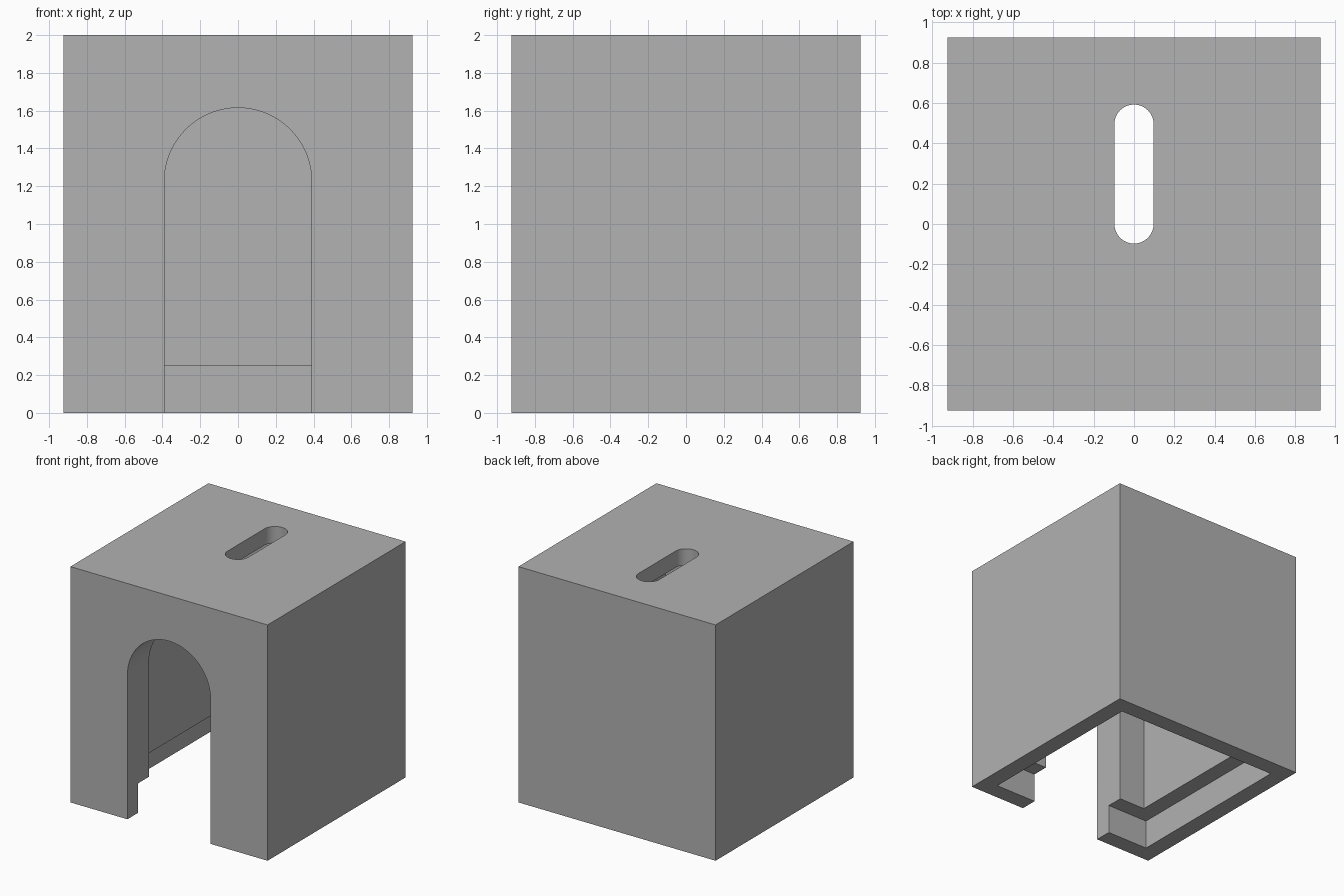
import bpy
import bmesh
import math
from mathutils import Matrix, Vector

default = bpy.data.objects.get("Cube")
if default:
    bpy.data.objects.remove(default, do_unlink=True)

HALF, HEIGHT = 0.925, 2.0
LIP, WALL = 0.145, 0.288      # wall thickness below and above the inner ledge
LEDGE_Z, ROOF = 0.25, 0.14
DOOR_R, DOOR_SPRING = 0.39, 1.225
SLOT_R, SLOT_LEN = 0.097, 0.495

grey = bpy.data.materials.new("plain grey")
colour = (0.445, 0.445, 0.445, 1.0)
grey.use_nodes = True
grey.diffuse_color = colour
grey.node_tree.nodes["Principled BSDF"].inputs["Base Color"].default_value = colour


def prism(name, outline, depth, matrix=Matrix()):
    """Extrude a flat outline along its local z, then place it."""
    bm = bmesh.new()
    face = bm.faces.new([bm.verts.new((x, y, 0)) for x, y in outline])
    new = bmesh.ops.extrude_face_region(bm, geom=[face])["geom"]
    verts = [v for v in new if isinstance(v, bmesh.types.BMVert)]
    bmesh.ops.translate(bm, verts=verts, vec=Vector((0, 0, depth)))
    bmesh.ops.transform(bm, matrix=matrix, verts=bm.verts)
    bmesh.ops.recalc_face_normals(bm, faces=bm.faces)
    mesh = bpy.data.meshes.new(name)
    bm.to_mesh(mesh)
    bm.free()
    mesh.materials.append(grey)
    obj = bpy.data.objects.new(name, mesh)
    bpy.context.collection.objects.link(obj)
    return obj


def square(half):
    return [(-half, -half), (half, -half), (half, half), (-half, half)]


def arc(radius, centre_y, start, steps=40):
    """Half circle running counter-clockwise from the start angle."""
    angles = [start + math.pi * i / steps for i in range(steps + 1)]
    return [(radius * math.cos(a), centre_y + radius * math.sin(a)) for a in angles]


# Solid block
house = prism("box_shell", square(HALF), HEIGHT)

# Inner cavity, widened below the ledge
below = Matrix.Translation((0, 0, -0.1))
cavity = prism("cavity_cutter", square(HALF - WALL), HEIGHT - ROOF + 0.1, below)
rebate = prism("rebate_cutter", square(HALF - LIP), LEDGE_Z + 0.1, below)

# Arched doorway through the front wall only
door_outline = [(-DOOR_R, -0.1), (DOOR_R, -0.1)] + arc(DOOR_R, DOOR_SPRING, 0)
door_place = Matrix.Translation((0, -0.3, 0)) @ Matrix.Rotation(math.pi / 2, 4, "X")
doorway = prism("doorway_cutter", door_outline, 1.0, door_place)

# Rounded hand slot through the roof
slot_outline = arc(SLOT_R, SLOT_LEN, 0) + arc(SLOT_R, 0, math.pi)
slot = prism("slot_cutter", slot_outline, 0.6, Matrix.Translation((0, 0, HEIGHT - 0.4)))

bpy.ops.object.select_all(action="DESELECT")
house.select_set(True)
bpy.context.view_layer.objects.active = house
for cutter in (cavity, rebate, doorway, slot):
    cutter.hide_render = True
    mod = house.modifiers.new(cutter.name, "BOOLEAN")
    mod.operation = "DIFFERENCE"
    mod.solver = "EXACT"
    mod.object = cutter
    bpy.ops.object.modifier_apply(modifier=mod.name)
    bpy.data.objects.remove(cutter, do_unlink=True)

bpy.ops.object.shade_smooth_by_angle(angle=math.radians(30))
